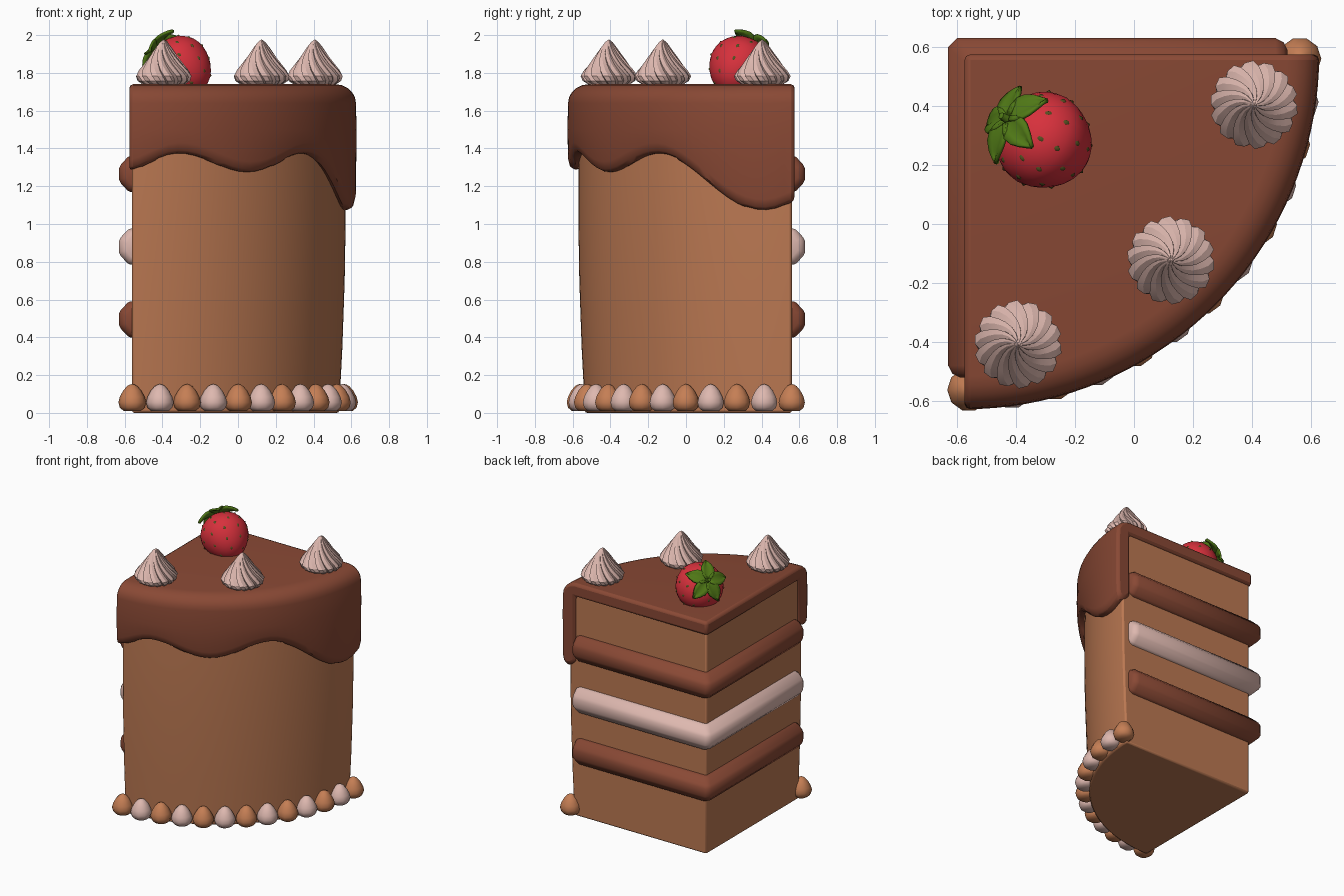
import bpy, bmesh, math
from mathutils import Vector, Matrix

if "Cube" in bpy.data.objects:
    bpy.data.objects.remove(bpy.data.objects["Cube"])

def mat(name, rgb):
    m = bpy.data.materials.new(name)
    m.diffuse_color = (*rgb, 1)
    m.use_nodes = True
    m.node_tree.nodes["Principled BSDF"].inputs["Base Color"].default_value = m.diffuse_color
    return m

SPONGE = mat("caramel sponge", (0.50, 0.19, 0.085))
BEAD = mat("caramel cream", (0.56, 0.21, 0.09))
CHOC = mat("chocolate", (0.25, 0.066, 0.035))
PINK = mat("pale pink cream", (0.73, 0.48, 0.43))
RED = mat("strawberry red", (0.68, 0.03, 0.045))
GREEN = mat("leaf green", (0.08, 0.19, 0.008))
SEED = mat("seed olive", (0.09, 0.08, 0.015))

def make(name, verts, faces, material, angle=40, bevel=0, world=None):
    bm = bmesh.new()
    vs = [bm.verts.new(v) for v in verts]
    for f in faces:
        bm.faces.new([vs[i] for i in f])
    bmesh.ops.remove_doubles(bm, verts=bm.verts, dist=1e-5)
    bmesh.ops.recalc_face_normals(bm, faces=bm.faces)
    me = bpy.data.meshes.new(name)
    bm.to_mesh(me)
    bm.free()
    me.materials.append(material)
    ob = bpy.data.objects.new(name, me)
    bpy.context.collection.objects.link(ob)
    if world:
        ob.matrix_world = world
    for o in bpy.context.selected_objects:
        o.select_set(False)
    bpy.context.view_layer.objects.active = ob
    ob.select_set(True)
    bpy.ops.object.shade_smooth_by_angle(angle=math.radians(angle))
    if bevel:
        b = ob.modifiers.new("bevel", 'BEVEL')
        b.width, b.segments = bevel, 2
        b.limit_method, b.angle_limit = 'ANGLE', math.radians(50)
    return ob

def loft(sections, closed):
    """Quads between equal-length sections; the sections are rings when closed."""
    n = len(sections[0])
    verts = [v for s in sections for v in s]
    faces = []
    for i in range(len(sections) - 1):
        for j in range(n if closed else n - 1):
            k = (j + 1) % n
            faces.append((i*n + j, i*n + k, (i+1)*n + k, (i+1)*n + j))
    return verts, faces

def wedge(name, corner, top, bottom, profile, material, bevel, steps=36):
    """Quarter slice: profile(angle) gives the outer (r, z) points from top to bottom."""
    cx, cy = corner
    secs = []
    for i in range(steps + 1):
        a = math.pi/2 * i/steps
        secs.append([(cx + r*math.sin(a), cy - r*math.cos(a), z) for r, z in profile(math.degrees(a))])
    verts, faces = loft(secs, False)
    n, t = len(secs[0]), len(verts)
    verts += [(cx, cy, top), (cx, cy, bottom)]
    last = steps*n
    faces.append([t] + [i*n for i in range(steps + 1)])
    faces.append([t + 1] + [i*n + n - 1 for i in range(steps + 1)])
    faces.append([t] + list(range(n)) + [t + 1])
    faces.append([t] + list(range(last, last + n)) + [t + 1])
    return make(name, verts, faces, material, 40, bevel)

def ring(r, z, n):
    return [(r*math.cos(2*math.pi*i/n), r*math.sin(2*math.pi*i/n), z) for i in range(n)]

def lathe(name, profile, n, material, world, angle=60):
    verts, faces = loft([ring(max(r, 1e-4), z, n) for r, z in profile], True)
    faces += [list(range(n)), list(range(len(verts) - n, len(verts)))]
    return make(name, verts, faces, material, angle, 0, world)

# Sponge body with slightly bulging outer wall
wedge("sponge", (-0.56, 0.56), 1.68, 0.0,
      lambda a: [(1.12, 1.68), (1.13, 1.3), (1.13, 1.0), (1.125, 0.7), (1.113, 0.35), (1.095, 0.0)],
      SPONGE, 0.012)

# Chocolate icing shell with wavy drips
KEYS = [(-3, 1.27), (13, 1.37), (32.5, 1.27), (52, 1.37), (82, 1.07), (100, 1.2)]
def drip(a):
    for (a0, z0), (a1, z1) in zip(KEYS, KEYS[1:]):
        if a <= a1:
            return z0 + (z1 - z0)*(1 - math.cos(math.pi*(a - a0)/(a1 - a0)))/2

def icing_profile(a):
    z = drip(a)
    pts = [(1.09 + 0.11*math.sin(t), 1.64 + 0.10*math.cos(t)) for t in (math.pi/2*i/5 for i in range(6))]
    return pts + [(1.203, 1.5), (1.2, z + 0.06), (1.19, z + 0.02), (1.165, z),
                  (1.125, z + 0.01), (1.09, z + 0.04), (1.09, 1.64)]
wedge("icing", (-0.575, 0.575), 1.74, 1.64, icing_profile, CHOC, 0.02)

# Filling bands wrapping the two cut faces
def filling(name, z0, material):
    prof = [(-0.03, -0.095), (0.01, -0.095), (0.025, -0.088), (0.06, -0.05), (0.07, -0.03)]
    prof += [(d, -z) for d, z in reversed(prof)]
    def sec(kind, s, k):
        out = []
        for d, z in prof:
            d = -0.03 + (d + 0.03)*k
            p = (-0.56 - d, s) if kind == 'L' else (s, 0.56 + d)
            if s is None:
                p = (-0.56 - d, 0.53 + d) if kind == 'L' else (-0.53 - d, 0.56 + d)
            out.append((*p, z0 + z*k))
        return out
    secs = [sec('L', -0.52, 0.6), sec('L', -0.508, 0.85), sec('L', -0.48, 1), sec('L', None, 1),
            sec('B', None, 1), sec('B', 0.48, 1), sec('B', 0.508, 0.85), sec('B', 0.52, 0.6)]
    verts, faces = loft(secs, True)
    n = len(prof)
    faces += [list(range(n)), list(range(len(verts) - n, len(verts)))]
    make(name, verts, faces, material, 50)
filling("lower_filling", 0.495, CHOC)
filling("middle_filling", 0.88, PINK)
filling("upper_filling", 1.265, CHOC)

# Alternating cream beads round the base
BEAD_PROFILE = [(0.045, 0.01), (0.066, 0.028), (0.073, 0.055), (0.066, 0.085),
                (0.048, 0.118), (0.027, 0.142), (0.01, 0.151), (0, 0.152)]
for i in range(13):
    a = math.radians(7.5*i)
    pos = Matrix.Translation((-0.56 + 1.122*math.sin(a), 0.56 - 1.122*math.cos(a), 0))
    lathe(f"base_bead_{i+1}", BEAD_PROFILE, 10, PINK if i % 2 else BEAD, pos)

# Twisted whipped cream swirls
SWIRL = [(0.11, 0.0), (0.14, 0.02), (0.15, 0.045), (0.133, 0.075), (0.108, 0.105),
         (0.086, 0.135), (0.064, 0.165), (0.042, 0.197), (0.02, 0.225), (0.002, 0.238)]
def swirl(name, x, y, ridges=14):
    secs = []
    for r, z in SWIRL:
        s = []
        for i in range(ridges):
            for u, k in ((0, 1.0), (0.45, 0.97), (0.85, 0.84)):
                a = 2*math.pi*(i + u)/ridges - 1.1*z/0.238
                s.append((x + r*k*math.cos(a), y + r*k*math.sin(a), 1.738 + z))
        secs.append(s)
    verts, faces = loft(secs, True)
    n = ridges*3
    faces += [list(range(n)), list(range(len(verts) - n, len(verts)))]
    make(name, verts, faces, PINK, 30)
for i, (x, y) in enumerate([(-0.393, -0.408), (0.125, -0.123), (0.407, 0.404)]):
    swirl(f"cream_swirl_{i+1}", x, y)

# Strawberry lying tilted, stem end toward the back left
axis = Vector((-0.70, 0.41, 0.58)).normalized()
BERRY = Matrix.Translation((-0.31, 0.285, 1.835)) @ axis.to_track_quat('Z', 'Y').to_matrix().to_4x4()
def berry(theta):
    c = math.cos(theta)
    return 0.165*math.sin(theta)*(1 - 0.1*max(0, -c)), c*(0.155 if c > 0 else 0.18)
lathe("strawberry", [berry(math.pi*i/18) for i in range(19)], 28, RED, BERRY)

# Seeds in staggered rows
sv, sf = [], []
for row, (deg, count) in enumerate([(50, 8), (74, 10), (98, 10), (122, 8), (147, 5)]):
    th = math.radians(deg)
    r, h = berry(th)
    r2, h2 = berry(th + 0.02)
    for i in range(count):
        a = 2*math.pi*(i + 0.5*(row % 2))/count
        p = Vector((r*math.cos(a), r*math.sin(a), h))
        down = (Vector((r2*math.cos(a), r2*math.sin(a), h2)) - p).normalized()
        side = Vector((-math.sin(a), math.cos(a), 0))
        out = side.cross(down)
        out = out if out.dot(p) > 0 else -out
        b = len(sv)
        for j in range(8):
            t = math.pi/4*j
            sv.append(p + down*0.013*math.cos(t) + side*0.009*math.sin(t) - out*0.002)
        sv.append(p + out*0.007)
        sf += [(b + j, b + (j + 1) % 8, b + 8) for j in range(8)]
make("strawberry_seeds", sv, sf, SEED, 60, 0, BERRY)

# Five curved leaves and a short stem
for i in range(5):
    phi = math.radians(75 + 72*i)
    fwd = Vector((math.cos(phi), math.sin(phi), 0))
    side = Vector((-math.sin(phi), math.cos(phi), 0))
    secs = []
    for t in (0, 0.15, 0.35, 0.55, 0.75, 0.9, 1.0):
        th = math.radians(4 + 46*t)
        R = 0.166 + 0.02*t
        mid = fwd*R*math.sin(th) + Vector((0, 0, R*math.cos(th)))
        w = 0.048*math.sin(math.pi*(0.12 + 0.88*t)**0.95) + 0.001
        secs.append([mid + side*w*s + mid.normalized()*(0.012*abs(s)) for s in (-1, -0.5, 0, 0.5, 1)])
    v, f = loft(secs, False)
    leaf = make(f"strawberry_leaf_{i+1}", v, f, GREEN, 60, 0, BERRY)
    sol = leaf.modifiers.new("thickness", 'SOLIDIFY')
    sol.thickness, sol.offset = 0.012, 0
lathe("strawberry_stem", [(0.022, 0.15), (0.014, 0.175), (0.012, 0.2), (0, 0.204)], 8, GREEN, BERRY)
